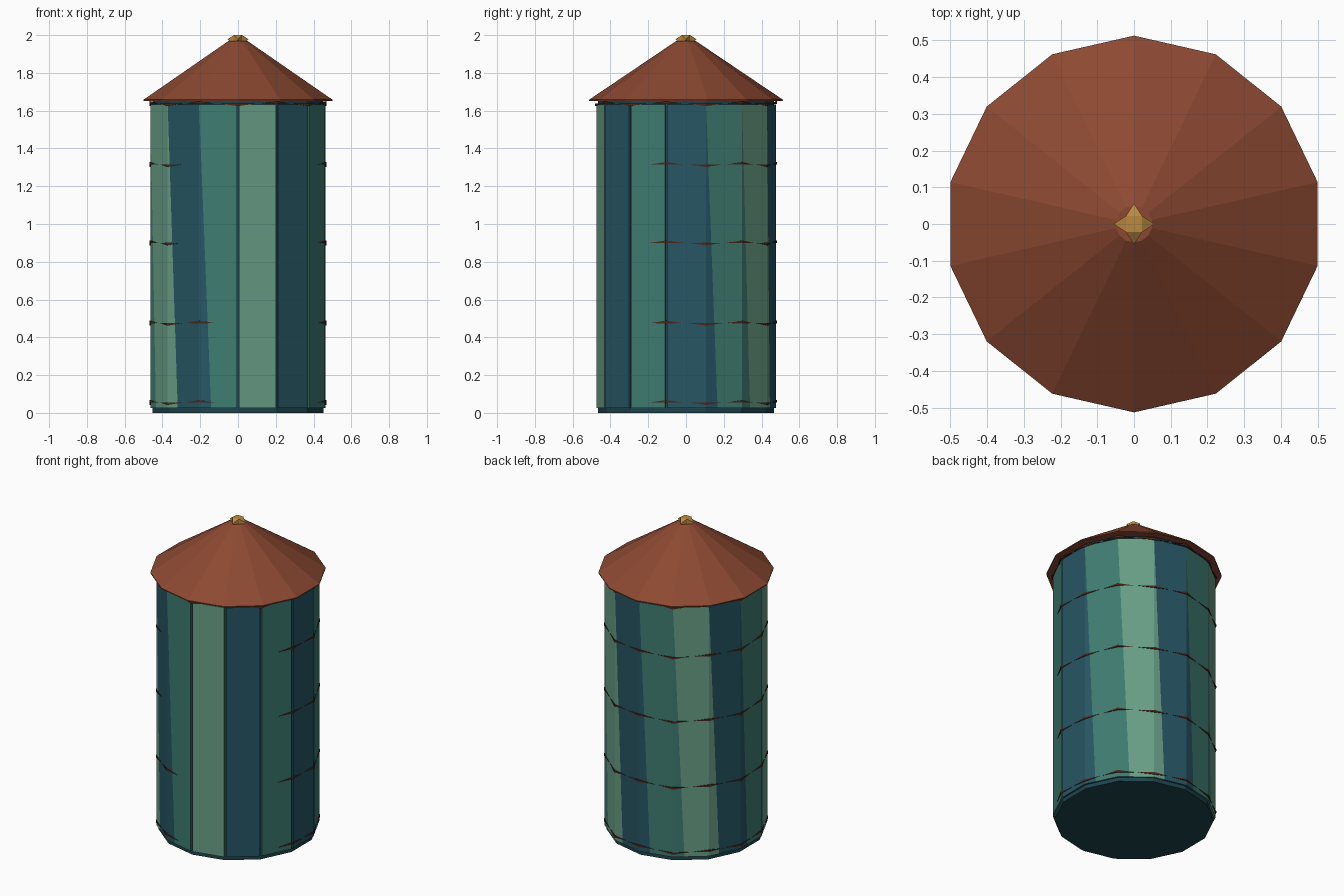
import bpy, bmesh
from math import pi, sin, cos
from mathutils import Vector

cube = bpy.data.objects.get("Cube")
if cube:
    bpy.data.objects.remove(cube, do_unlink=True)

SIDES = 14
STEP = 2 * pi / SIDES
WALL_R = 0.476
LOW, HIGH = 0.025, 1.632


def material(name, hexcode):
    rgb = [int(hexcode[i:i + 2], 16) / 255 for i in (0, 2, 4)]
    lin = [c / 12.92 if c < 0.04045 else ((c + 0.055) / 1.055) ** 2.4 for c in rgb]
    m = bpy.data.materials.new(name)
    m.use_nodes = True
    m.diffuse_color = (*lin, 1)
    bsdf = m.node_tree.nodes["Principled BSDF"]
    bsdf.inputs["Base Color"].default_value = (*lin, 1)
    return m


light_green = material("light green", "689E85")
mid_teal = material("mid teal", "3E7C71")
dark_blue = material("dark blue", "265664")
deep_teal = material("deep teal", "1E444D")
rust = material("rust red", "8C4932")
band_brown = material("dark brown", "4A281D")
gold = material("gold", "BC8A3E")


def corner(k, r, z):
    """Point on the outline at seam k; seam 0 is at the front."""
    a = -pi / 2 + k * STEP
    return Vector((r * cos(a), r * sin(a), z))


def finish(name, bm, mats):
    me = bpy.data.meshes.new(name)
    bm.to_mesh(me)
    bm.free()
    ob = bpy.data.objects.new(name, me)
    bpy.context.collection.objects.link(ob)
    for m in mats:
        me.materials.append(m)
    return ob


def face(bm, pts, index=0):
    f = bm.faces.new([bm.verts.new(p) for p in pts])
    f.material_index = index
    return f


def lathe(name, rings, mat):
    """Closed low-poly body from (radius, height) rings."""
    bm = bmesh.new()
    loops = [[bm.verts.new(corner(k, r, z)) for k in range(SIDES)] for r, z in rings]
    for a, b in zip(loops, loops[1:]):
        for k in range(SIDES):
            n = (k + 1) % SIDES
            bm.faces.new((a[k], a[n], b[n], b[k]))
    bm.faces.new(loops[0][::-1])
    bm.faces.new(loops[-1])
    return finish(name, bm, [mat])


# Inner drum and roof
lathe("drum_core", [(0.465, 0), (0.465, 1.656)], deep_teal)
lathe("roof", [(0.513, 1.652), (0.513, 1.658), (0.05, 1.97)], rust)

# Wall panels: straight seams at the front, leaning seams round the back
L, D, M = 0, 1, 2
colours = [L, D, M, D, M] + [L, D, M] * 3
bm = bmesh.new()
for k in range(SIDES):
    ring = [corner(k, WALL_R, LOW), corner(k + 1, WALL_R, LOW),
            corner(k + 1, WALL_R, HIGH), corner(k, WALL_R, HIGH)]
    if k <= 3 or k == SIDES - 1:
        # Narrow gaps show the drum between the front panels
        left_gap = 0.03 if k <= 3 else 0
        right_gap = 0.03 if k != 3 else 0
        a, b, c, d = ring
        ring = [a.lerp(b, left_gap), b.lerp(a, right_gap),
                c.lerp(d, right_gap), d.lerp(c, left_gap)]
    if k > 3:
        # The neighbour's colour widens into this side towards the bottom
        foot = ring[0].lerp(ring[1], 0.32)
        face(bm, [ring[0], foot, ring[3]], colours[k - 1])
        ring[0] = foot
    face(bm, ring, colours[k])
panels = finish("wall_panels", bm, [light_green, dark_blue, mid_teal])
thick = panels.modifiers.new("thickness", 'SOLIDIFY')
thick.thickness = 0.01
thick.offset = -1

# Hoops: thin tapering slivers that wrap each seam
bm = bmesh.new()
for z, first, last in ((0.055, 3, 13), (0.475, 3, 13), (0.9, 3, 12),
                       (1.315, 3, 12), (1.637, 0, 13)):
    for k in range(first, last + 1):
        zc = z + (0.006 if k % 2 else -0.006)
        top, low = corner(k, 0.481, zc + 0.007), corner(k, 0.481, zc - 0.007)
        for side in (-1, 1):
            tip = corner(k, 0.478, z).lerp(corner(k + side, 0.478, z), 0.45)
            pts = [low, tip, top] if side > 0 else [low, top, tip]
            face(bm, pts)
hoops = finish("hoops", bm, [band_brown])
rim = hoops.modifiers.new("thickness", 'SOLIDIFY')
rim.thickness = 0.006
rim.offset = -1

# Finial: a four-pointed faceted knob
bm = bmesh.new()


def square(z):
    return [bm.verts.new((x * 0.022, y * 0.022, z))
            for x, y in ((1, -1), (1, 1), (-1, 1), (-1, -1))]


upper, lower = square(2.0), square(1.95)
bm.faces.new(upper)
bm.faces.new(lower[::-1])
for i in range(4):
    n = (i + 1) % 4
    tip = bm.verts.new((0.056 * cos(i * pi / 2), 0.056 * sin(i * pi / 2), 1.977))
    for pair in ((upper[i], tip, upper[n]), (lower[n], tip, lower[i]),
                 (lower[i], tip, upper[i]), (upper[n], tip, lower[n])):
        bm.faces.new(pair)
bmesh.ops.recalc_face_normals(bm, faces=bm.faces)
finish("finial", bm, [gold])
